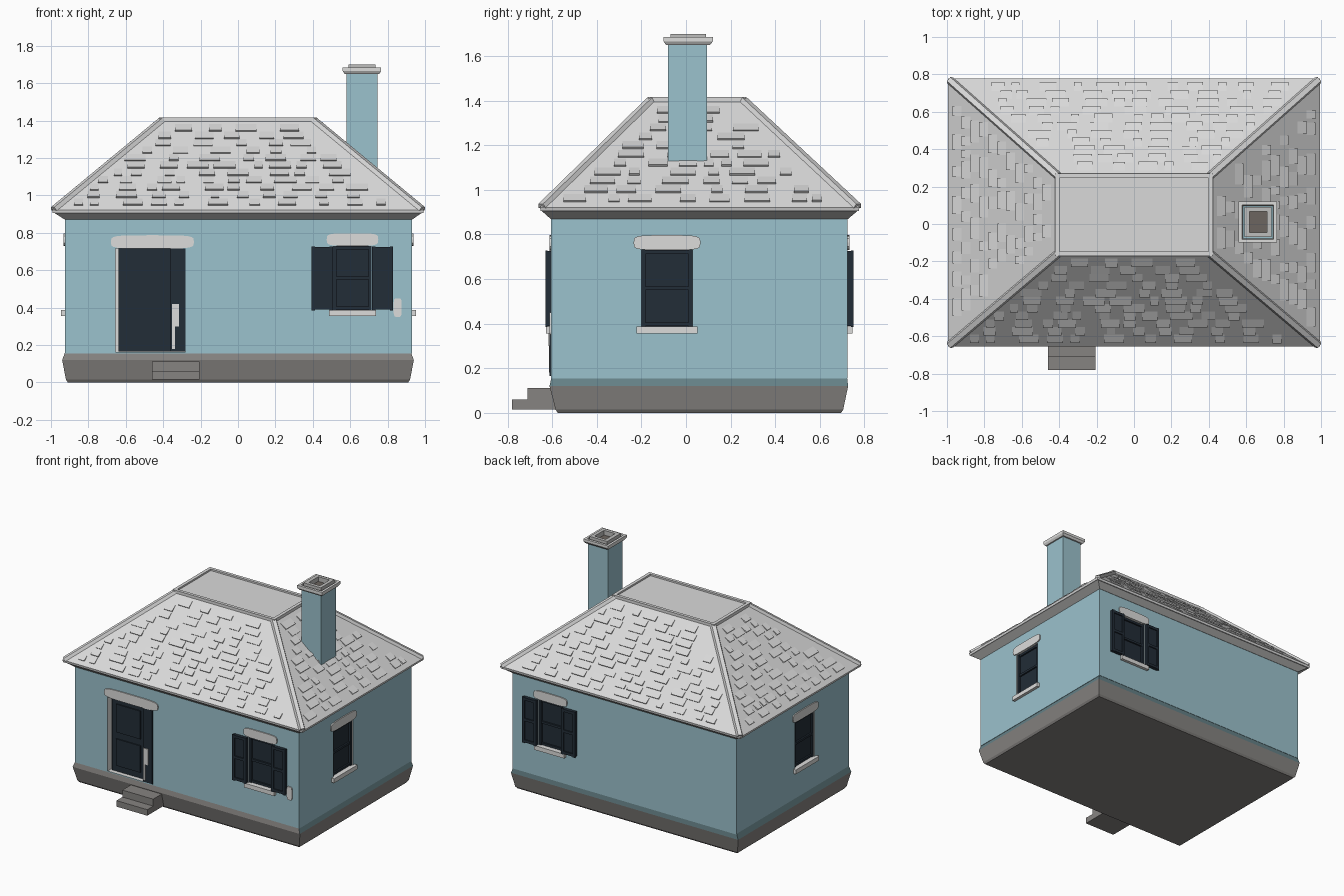
import bpy, bmesh, math, random
from mathutils import Vector, Matrix

if "Cube" in bpy.data.objects:
    bpy.data.objects.remove(bpy.data.objects["Cube"])

random.seed(4)


def material(name, rgb):
    m = bpy.data.materials.new(name)
    m.diffuse_color = (*rgb, 1)
    m.use_nodes = True
    m.node_tree.nodes["Principled BSDF"].inputs["Base Color"].default_value = m.diffuse_color
    return m


BLUE = material("pale blue wall", (0.33, 0.54, 0.61))
ROOF = material("white roof", (0.70, 0.70, 0.70))
TRIM = material("light grey trim", (0.52, 0.52, 0.51))
WHITE = material("white stone", (0.72, 0.72, 0.71))
BASE = material("grey base", (0.24, 0.23, 0.22))
TEAL = material("dark teal band", (0.13, 0.22, 0.24))
DARK = material("dark joinery", (0.016, 0.026, 0.038))
SOOT = material("brown soot", (0.15, 0.13, 0.115))


def mesh_object(name, verts, faces, mat, place=Matrix()):
    me = bpy.data.meshes.new(name)
    me.from_pydata([tuple(v) for v in verts], [], faces)
    bm = bmesh.new()
    bm.from_mesh(me)
    bmesh.ops.recalc_face_normals(bm, faces=bm.faces)
    bm.to_mesh(me)
    bm.free()
    me.materials.append(mat)
    ob = bpy.data.objects.new(name, me)
    bpy.context.collection.objects.link(ob)
    ob.matrix_world = place
    return ob


def rect(x0, x1, y0, y1, z):
    return [(x0, y0, z), (x1, y0, z), (x1, y1, z), (x0, y1, z)]


def loft(name, rings, mat, place=Matrix(), loop=False):
    """Join rings of points; cap the ends, or close into a loop."""
    n, k = len(rings[0]), len(rings)
    verts = [p for r in rings for p in r]
    faces = [(i * n + j, i * n + (j + 1) % n, (i + 1) % k * n + (j + 1) % n, (i + 1) % k * n + j)
             for i in range(k if loop else k - 1) for j in range(n)]
    if not loop:
        faces += [tuple(range(n)), tuple(range((k - 1) * n, k * n))]
    return mesh_object(name, verts, faces, mat, place)


def box(name, x, y, z, mat, place=Matrix()):
    return loft(name, [rect(*x, *y, z[0]), rect(*x, *y, z[1])], mat, place)


# Base with a sloped top band
base = loft("base", [rect(-.91, .91, -.575, .695, 0), rect(-.92, .92, -.585, .705, .015),
                     rect(-.94, .94, -.612, .727, .12), rect(-.925, .925, -.603, .722, .16)], BASE)
base.data.materials.append(TEAL)
for f in base.data.polygons:
    if .12 < f.center.z < .155 and f.normal.y > -.5:
        f.material_index = 1

# Walls
walls = box("walls", (-.925, .93), (-.605, .725), (.155, .89), BLUE)
walls.data.materials.append(WHITE)


def opening(name, x, z, place, depth=.035):
    """Cut a recess with white reveals into the walls."""
    c = box(name + "_cutter", x, (-.05, depth), z, WHITE, place)
    c.hide_render = True
    c.display_type = 'WIRE'
    mod = walls.modifiers.new(name, 'BOOLEAN')
    mod.operation, mod.solver, mod.object = 'DIFFERENCE', 'EXACT', c
    mod.material_mode = 'TRANSFER'


def lintel(name, x, z, place):
    cx, w = (x[0] + x[1]) / 2, (x[1] - x[0]) / 2
    cz, h = (z[0] + z[1]) / 2, (z[1] - z[0]) / 2
    power = lambda v: math.copysign(abs(v) ** .45, v)
    rings = []
    for y in (.002, -.008):
        rings.append([(cx + w * power(math.cos(a)), y, cz + h * power(math.sin(a)))
                      for a in (i * math.tau / 24 for i in range(24))])
    loft(name, rings, WHITE, place)


def window(name, loc, angle, half, shutters):
    place = Matrix.Translation(loc) @ Matrix.Rotation(angle, 4, 'Z')
    opening(name, (-half, half), (.385, .73), place)
    box(name + "_pane", (-half, half), (.022, .04), (.385, .73), DARK, place)
    # sash frame
    for s in (-1, 1):
        a, b = sorted((s * half, s * (half - .018)))
        box(name + "_stile", (a, b), (.008, .03), (.385, .73), DARK, place)
    for z in (.39, .55, .712):
        box(name + "_rail", (-half, half), (.01, .03), (z, z + .016), DARK, place)
    box(name + "_sill", (-half - .022, half + .022), (-.022, .03), (.355, .387), WHITE, place)
    lintel(name + "_lintel", (-half - .035, half + .035), (.73, .797), place)
    if not shutters:
        return
    # louvred shutters
    for s in (-1, 1):
        a, b = sorted((s * (half + .002), s * (half + .115)))
        box(name + "_shutter", (a, b), (-.018, .002), (.39, .725), DARK, place)
        for e in (a, b - .018):
            box(name + "_shutter_stile", (e, e + .018), (-.026, -.016), (.385, .728), DARK, place)
        for z in (.39, .55, .705):
            box(name + "_shutter_rail", (a, b), (-.026, -.016), (z, z + .02), DARK, place)


window("front_window", (.612, -.605, 0), 0, .103, True)
window("back_window", (.612, .725, 0), math.pi, .103, True)
window("right_window", (.93, -.085, 0), math.pi / 2, .115, False)
window("left_window", (-.925, -.085, 0), -math.pi / 2, .115, False)
front = Matrix.Translation((0, -.605, 0))
lintel("shutter_stay", (.832, .875), (.35, .45), front)

# Door
opening("door", (-.655, -.28), (.162, .715), front, .045)
box("door_leaf", (-.638, -.28), (.028, .05), (.165, .715), DARK, front)
box("door_side_leaf", (-.36, -.282), (-.006, .04), (.165, .715), DARK, front)
for z in ((.21, .41), (.46, .67)):
    box("door_panel", (-.6, -.4), (.02, .03), z, DARK, front)
box("door_glint", (-.352, -.338), (-.01, 0), (.18, .42), WHITE, front)
box("door_handle", (-.345, -.315), (-.012, 0), (.30, .42), WHITE, front)
lintel("door_lintel", (-.68, -.235), (.715, .787), front)

# Front steps
box("upper_step", (-.46, -.205), (-.71, -.58), (.015, .112), BASE)
box("lower_step", (-.46, -.205), (-.78, -.60), (.015, .06), BASE)

# Soffit and hipped roof with a recessed flat deck
loft("soffit", [rect(-.925, .93, -.607, .727, .87), rect(-.985, .985, -.65, .772, .908),
                rect(-.985, .985, -.65, .772, .915)], TRIM)
EAVE, TOP = rect(-.995, .995, -.655, .778, .922), rect(-.41, .41, -.16, .26, 1.405)
loft("roof", [rect(-.99, .99, -.652, .775, .905), EAVE, TOP], ROOF)
loft("deck_rim", [rect(-.422, .422, -.17, .27, 1.39), rect(-.422, .422, -.17, .27, 1.417),
                  rect(-.398, .398, -.147, .247, 1.417), rect(-.398, .398, -.147, .247, 1.39)],
     ROOF, loop=True)

# Hip ridges
for i, (lo, hi) in enumerate(zip(EAVE, TOP)):
    lo, hi = Vector(lo), Vector(hi)
    d = (hi - lo).normalized()
    side = d.cross(Vector((0, 0, 1))).normalized()
    up = side.cross(d)
    ring = lambda p: [p + side * .022 - up * .012, p + side * .014 + up * .01,
                      p - side * .014 + up * .01, p - side * .022 - up * .012]
    loft("hip_ridge", [ring(lo + d * .012), ring(hi)], ROOF)

# Roof slates: scattered wedges with a raised lower edge
verts, faces = [], []
for i in range(4):
    a, b = Vector(EAVE[i]), Vector(EAVE[(i + 1) % 4])
    c, d = Vector(TOP[(i + 1) % 4]), Vector(TOP[i])
    along = (b - a).normalized()
    n = along.cross(d - a).normalized()
    up = n.cross(along)
    for row in range(11):
        t = .05 + row * .082
        start, end = a.lerp(d, t), b.lerp(c, t)
        width = (end - start).length
        s = .07 + random.random() * .08
        while s < width - .17:
            length = random.uniform(.04, .12)
            p, q = start + along * s, start + along * (s + length)
            k, lift = len(verts), n * random.uniform(.006, .011)
            verts += [p, q, q + lift, p + lift, q + up * .055, p + up * .055]
            faces += [tuple(k + j for j in f) for f in
                      ((0, 1, 2, 3), (3, 2, 4, 5), (1, 4, 2), (0, 3, 5), (0, 5, 4, 1))]
            s += length + random.uniform(.02, .14)
mesh_object("roof_slates", verts, faces, ROOF)

# Chimney with a hollow cap
box("chimney", (.58, .745), (-.08, .095), (1.0, 1.655), BLUE)
loft("chimney_cap", [rect(.57, .755, -.09, .108, 1.65), rect(.56, .765, -.10, .12, 1.665),
                     rect(.56, .765, -.10, .12, 1.685), rect(.578, .747, -.082, .102, 1.685),
                     rect(.583, .742, -.077, .097, 1.65)], WHITE, loop=True)
loft("chimney_pot", [rect(.59, .735, -.07, .09, 1.65), rect(.59, .735, -.07, .09, 1.70),
                     rect(.618, .71, -.045, .067, 1.70), rect(.618, .71, -.045, .067, 1.65)],
     TRIM, loop=True)
box("chimney_soot", (.61, .715), (-.05, .07), (1.64, 1.665), SOOT)
